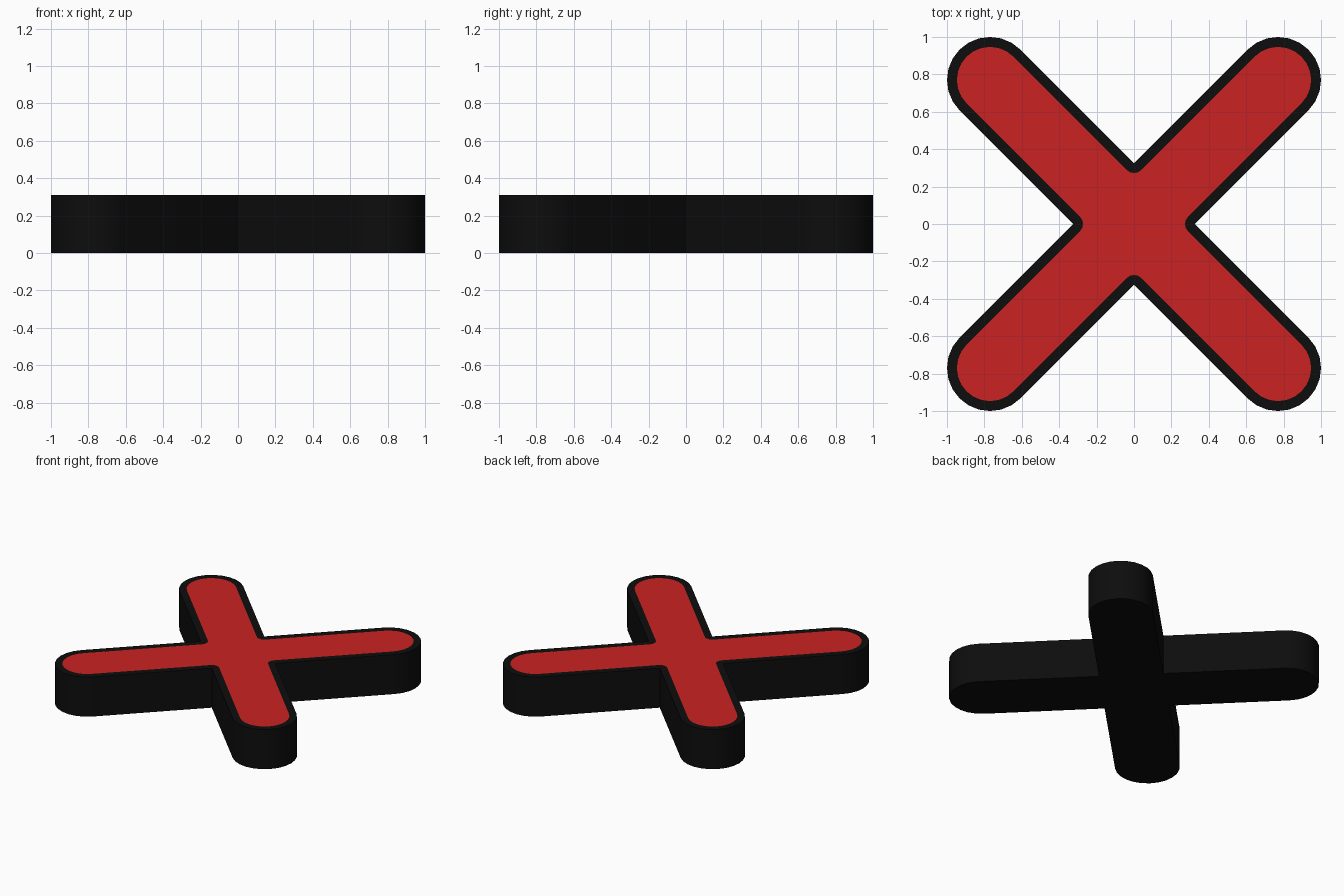
import bpy, bmesh, math
from mathutils import Vector

if "Cube" in bpy.data.objects:
    bpy.data.objects.remove(bpy.data.objects["Cube"])

HEIGHT, RADIUS, INSET = 0.31, 0.23, 0.053
CAP = 1.0 - RADIUS            # x and y of each round end's centre
NOTCH = RADIUS * math.sqrt(2)  # inner corner between two arms
CAP_SEGS, NOTCH_SEGS = 12, 4


def material(name, colour):
    m = bpy.data.materials.new(name)
    m.diffuse_color = (*colour, 1)
    m.use_nodes = True
    m.node_tree.nodes["Principled BSDF"].inputs["Base Color"].default_value = m.diffuse_color
    return m


def polar(r, deg):
    a = math.radians(deg)
    return Vector((r * math.cos(a), r * math.sin(a), 0))


bm = bmesh.new()
top = Vector((0, 0, HEIGHT))
outer, inner, base = [], [], []   # matched loops; outer repeats its notch vertex
for k in range(4):
    turn = 45 + 90 * k
    centre = polar(CAP * math.sqrt(2), turn)
    # round arm end
    for i in range(CAP_SEGS + 1):
        d = turn - 90 + 180 * i / CAP_SEGS
        p = centre + polar(RADIUS, d)
        outer.append(bm.verts.new(p + top))
        base.append(bm.verts.new(p))
        inner.append(bm.verts.new(centre + polar(RADIUS - INSET, d) + top))
    # notch: sharp outside, rounded on the red face
    corner = polar(NOTCH, turn + 45)
    ov, bv = bm.verts.new(corner + top), bm.verts.new(corner)
    for i in range(NOTCH_SEGS + 1):
        d = turn - 90 - 90 * i / NOTCH_SEGS
        outer.append(ov)
        base.append(bv)
        inner.append(bm.verts.new(corner + polar(INSET, d) + top))

n = len(outer)
for i in range(n):
    j = (i + 1) % n
    if outer[i] is outer[j]:
        bm.faces.new((outer[i], inner[j], inner[i]))
    else:
        bm.faces.new((outer[i], outer[j], inner[j], inner[i]))   # black border
        bm.faces.new((base[i], base[j], outer[j], outer[i]))     # side wall
bm.faces.new(inner).material_index = 1                           # red face
bm.faces.new(list(dict.fromkeys(reversed(base))))                # underside

mesh = bpy.data.meshes.new("cross_mark")
bm.to_mesh(mesh)
bm.free()
mesh.materials.append(material("black", (0.004, 0.004, 0.004)))
mesh.materials.append(material("red", (0.6, 0.016, 0.016)))
cross = bpy.data.objects.new("cross_mark", mesh)
bpy.context.collection.objects.link(cross)
bpy.context.view_layer.objects.active = cross
cross.select_set(True)
bpy.ops.object.shade_smooth_by_angle(angle=math.radians(30))
